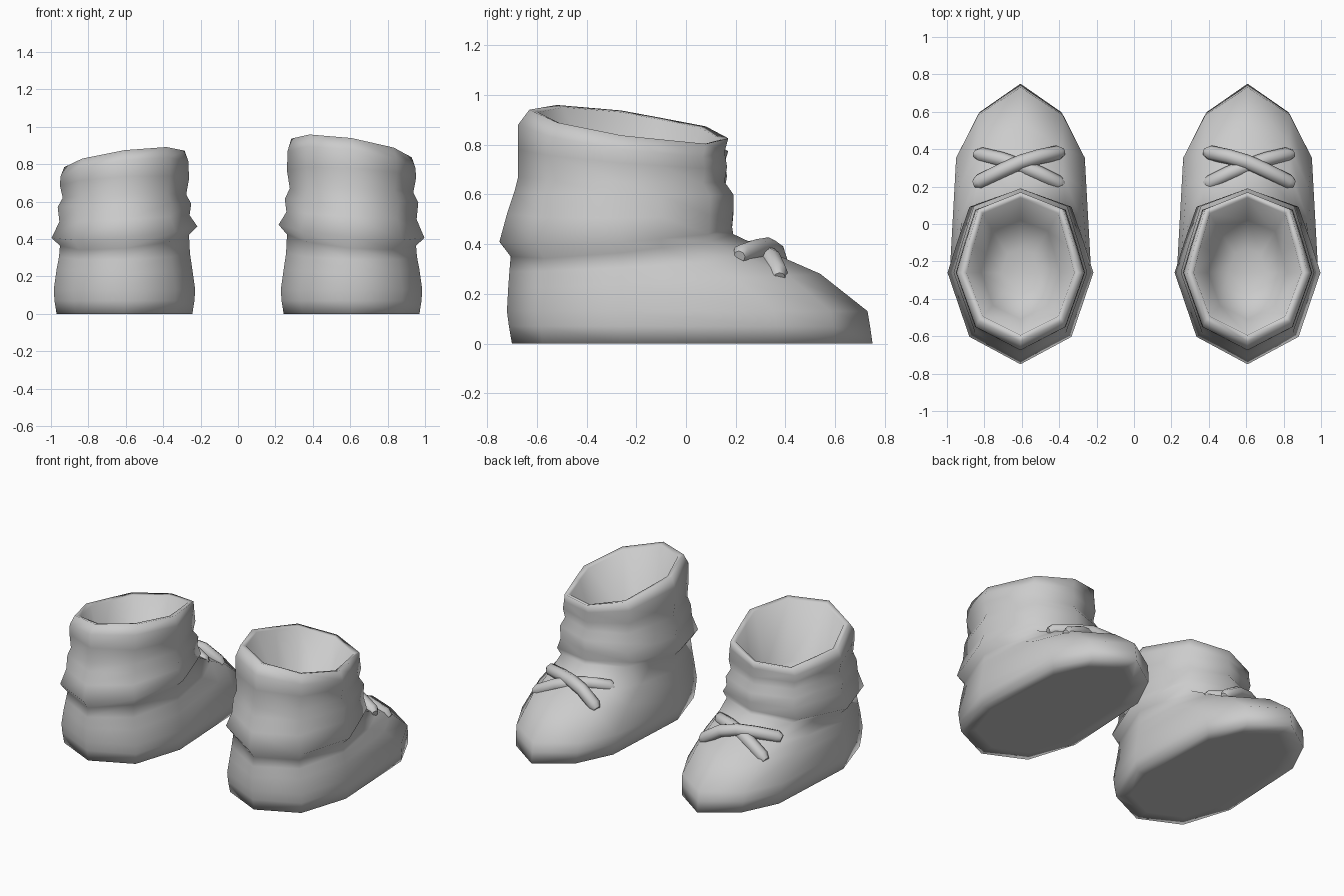
import bpy
import bmesh

cube = bpy.data.objects.get("Cube")
if cube:
    bpy.data.objects.remove(cube)

grey = bpy.data.materials.new("soft_grey")
grey.use_nodes = True
colour = (0.6, 0.6, 0.6, 1)
grey.diffuse_color = colour
grey.node_tree.nodes["Principled BSDF"].inputs["Base Color"].default_value = colour

CENTRE_X, MID_Y = 0.607, -0.26

# half plans from toe to heel: (sideways, lengthways) fractions
FOOT = [(0, 1), (0.6, 0.85), (0.91, 0.62), (1, 0), (0.72, -0.72), (0, -1)]
SHAFT = [(0, 1), (0.7, 0.79), (0.87, 0.36), (1, 0), (0.7, -0.7), (0, -1)]

# rings: half width, heel y, toe y, heel z, toe z, sideways tilt, foot-to-shaft blend
RINGS = [
    # sole
    (0.29, -0.60, 0.62, 0, 0, 0, 0),
    (0.363, -0.70, 0.75, 0, 0, 0, 0),
    # foot
    (0.374, -0.712, 0.74, 0.07, 0.07, 0, 0),
    (0.378, -0.72, 0.73, 0.13, 0.13, 0, 0),
    (0.362, -0.715, 0.54, 0.22, 0.28, 0, 0.2),
    (0.35, -0.71, 0.38, 0.29, 0.35, 0.01, 0.5),
    (0.345, -0.705, 0.19, 0.35, 0.44, 0.03, 1),
    # slouching folds
    (0.39, -0.75, 0.185, 0.41, 0.47, 0.035, 1),
    (0.348, -0.72, 0.19, 0.52, 0.53, 0.02, 1),
    (0.357, -0.69, 0.19, 0.61, 0.60, 0.01, 1),
    (0.33, -0.675, 0.155, 0.67, 0.65, 0.01, 1),
    (0.345, -0.675, 0.165, 0.78, 0.71, 0.02, 1),
    (0.342, -0.675, 0.155, 0.88, 0.77, 0.045, 1),
    # rim and lining
    (0.322, -0.63, 0.17, 0.94, 0.825, 0.05, 1),
    (0.288, -0.595, 0.14, 0.93, 0.82, 0.05, 1),
    (0.21, -0.51, 0.02, 0.52, 0.49, 0.01, 1),
    (0.1, -0.38, -0.13, 0.44, 0.44, 0, 1),
]


def place(x, y, z, side, squash):
    """Mirror a point for one boot, with its upper part a little squashed."""
    if z > 0.4:
        z = 0.4 + (z - 0.4) * squash
    return (side * (CENTRE_X + x), y, z)


def ring_points(ring):
    width, back, front, z_back, z_front, tilt, blend = ring
    half = []
    for (fu, fv), (su, sv) in zip(FOOT, SHAFT):
        half.append((fu + (su - fu) * blend, fv + (sv - fv) * blend))
    plan = half + [(-u, v) for u, v in half[-2:0:-1]]
    for u, v in plan:
        y = MID_Y + v * (front - MID_Y if v > 0 else MID_Y - back)
        t = (y - back) / (front - back)
        yield u * width, y, z_back + (z_front - z_back) * t - u * tilt


def finish(obj):
    obj.data.materials.append(grey)
    for face in obj.data.polygons:
        face.use_smooth = True


def make_boot(name, side, squash):
    bm = bmesh.new()
    loops = []
    for ring in RINGS:
        loops.append([bm.verts.new(place(*p, side, squash)) for p in ring_points(ring)])
    count = len(loops[0])
    for low, high in zip(loops, loops[1:]):
        for i in range(count):
            j = (i + 1) % count
            bm.faces.new((low[i], low[j], high[j], high[i]))
    # middle of the sole and the inner floor
    bm.faces.new(loops[0])
    bm.faces.new(loops[-1])
    bmesh.ops.recalc_face_normals(bm, faces=bm.faces)
    mesh = bpy.data.meshes.new(name)
    bm.to_mesh(mesh)
    bm.free()
    obj = bpy.data.objects.new(name, mesh)
    bpy.context.collection.objects.link(obj)
    finish(obj)


def make_lace(name, path, side, squash):
    curve = bpy.data.curves.new(name, "CURVE")
    curve.dimensions = "3D"
    curve.bevel_depth = 0.04
    curve.bevel_resolution = 2
    curve.use_fill_caps = True
    spline = curve.splines.new("POLY")
    spline.points.add(len(path) - 1)
    for i, (point, xyz) in enumerate(zip(spline.points, path)):
        point.co = (*place(*xyz, side, squash), 1)
        point.radius = 0.6 if i in (0, len(path) - 1) else 1
    obj = bpy.data.objects.new(name, curve)
    bpy.context.collection.objects.link(obj)
    bpy.ops.object.select_all(action="DESELECT")
    obj.select_set(True)
    bpy.context.view_layer.objects.active = obj
    bpy.ops.object.convert(target="MESH")
    finish(bpy.context.object)


# crossed laces, outer end first
OVER = [(0.245, 0.215, 0.35), (0.22, 0.225, 0.36), (0.1, 0.285, 0.38), (0, 0.33, 0.387),
        (-0.1, 0.36, 0.365), (-0.2, 0.38, 0.3), (-0.225, 0.385, 0.28)]
UNDER = [(0.24, 0.375, 0.265), (0.21, 0.37, 0.285), (0.1, 0.345, 0.34), (0, 0.31, 0.365),
         (-0.1, 0.27, 0.375), (-0.2, 0.22, 0.365), (-0.225, 0.21, 0.35)]

for label, side, squash in (("left", 1, 1), ("right", -1, 0.88)):
    make_boot(label + "_boot", side, squash)
    make_lace(label + "_over_lace", OVER, side, squash)
    make_lace(label + "_under_lace", UNDER, side, squash)
